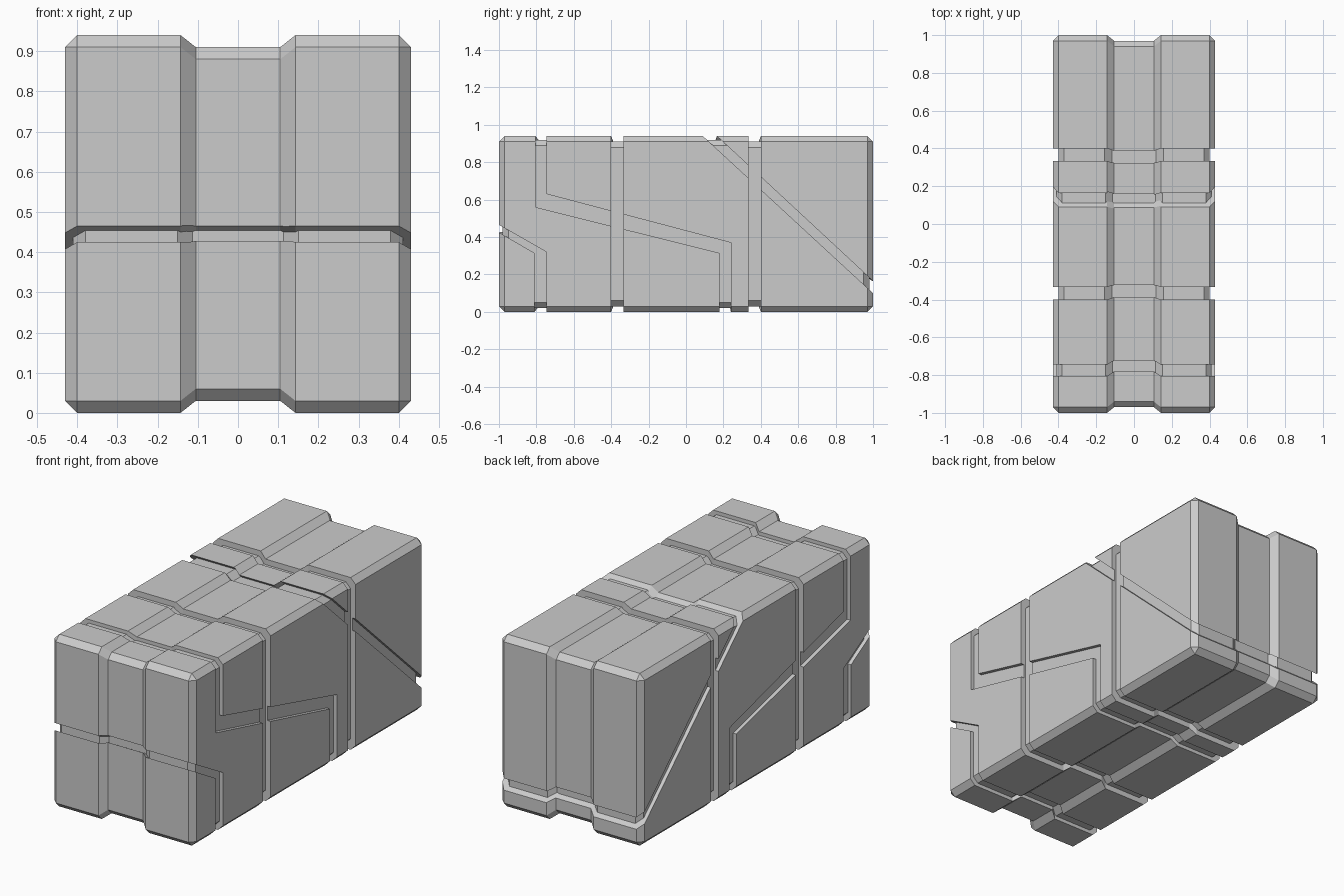
import bpy, bmesh

if "Cube" in bpy.data.objects:
    bpy.data.objects.remove(bpy.data.objects["Cube"])

HZ = 0.47  # half height, also the centre of the body


def loft(name, sections):
    """Skin a list of (x, [(y, z), ...]) rings into a closed solid."""
    bm = bmesh.new()
    rings = [[bm.verts.new((x, y, z)) for y, z in pts] for x, pts in sections]
    n = len(rings[0])
    for a, b in zip(rings, rings[1:]):
        for i in range(n):
            j = (i + 1) % n
            bm.faces.new((a[i], a[j], b[j], b[i]))
    bm.faces.new(rings[0])
    bm.faces.new(rings[-1])
    bmesh.ops.remove_doubles(bm, verts=bm.verts[:], dist=1e-5)
    bmesh.ops.recalc_face_normals(bm, faces=bm.faces[:])
    me = bpy.data.meshes.new(name)
    bm.to_mesh(me)
    bm.free()
    ob = bpy.data.objects.new(name, me)
    bpy.context.collection.objects.link(ob)
    return ob


def ring(inset, c):
    """Rectangle in the y-z plane with chamfer c on its corners."""
    a, b = 1 - inset, HZ - inset
    pts = [(a, b - c), (a - c, b), (c - a, b), (-a, b - c),
           (-a, c - b), (c - a, -b), (a - c, -b), (a, c - b)]
    return [(y, z + HZ) for y, z in pts]


def mirrored(half):
    return [(-x, p) for x, p in half] + [(x, p) for x, p in reversed(half)]


def block(name, d):
    """Chamfered crate with a lengthwise channel, shrunk inward by d."""
    c = 0.03
    return loft(name, mirrored([
        (0.43 - d, ring(d + c, 0)), (0.40 - d, ring(d, c)),
        (0.143 + d * 0.4, ring(d, c)), (0.105 + d * 0.4, ring(d + 0.03, c))]))


def cutter(name, pts):
    """Groove running across the body, drawn inward inside the channel."""
    s = 0.03
    small = [(y * (1 - s), HZ + (z - HZ) * (1 - s / HZ)) for y, z in pts]
    ob = loft(name, mirrored([(0.6, pts), (0.143, pts), (0.105, small)]))
    ob.hide_render = True
    return ob


def boolean(ob, other, op):
    m = ob.modifiers.new(op, 'BOOLEAN')
    m.operation, m.solver, m.object = op, 'EXACT', other
    bpy.context.view_layer.objects.active = ob
    bpy.ops.object.modifier_apply(modifier=m.name)
    bpy.data.objects.remove(other)


crate = block("crate_body", 0)

# Shallow slanted and stepped seams
seams = [
    [(-0.805, 1.1), (-0.745, 1.1), (-0.745, 0.63), (0.24, 0.37),
     (0.24, -0.1), (0.18, -0.1), (0.18, 0.315), (-0.805, 0.56)],
    [(-1.1, 0.522), (-0.745, 0.32), (-0.745, -0.1),
     (-0.81, -0.1), (-0.81, 0.315), (-1.1, 0.483)],
    [(-0.083, 1.1), (-0.007, 1.1), (1.1, 0.072), (1.1, 0.008)],
]
for pts in seams:
    boolean(crate, cutter("seam_cutter", pts), 'DIFFERENCE')
boolean(crate, block("seam_core", 0.02), 'UNION')

# Deeper straight bands around the body
for y0, y1 in ((-0.40, -0.333), (0.333, 0.40)):
    boolean(crate, cutter("band_cutter", [(y0, -0.1), (y1, -0.1), (y1, 1.1), (y0, 1.1)]),
            'DIFFERENCE')
boolean(crate, block("band_core", 0.03), 'UNION')
